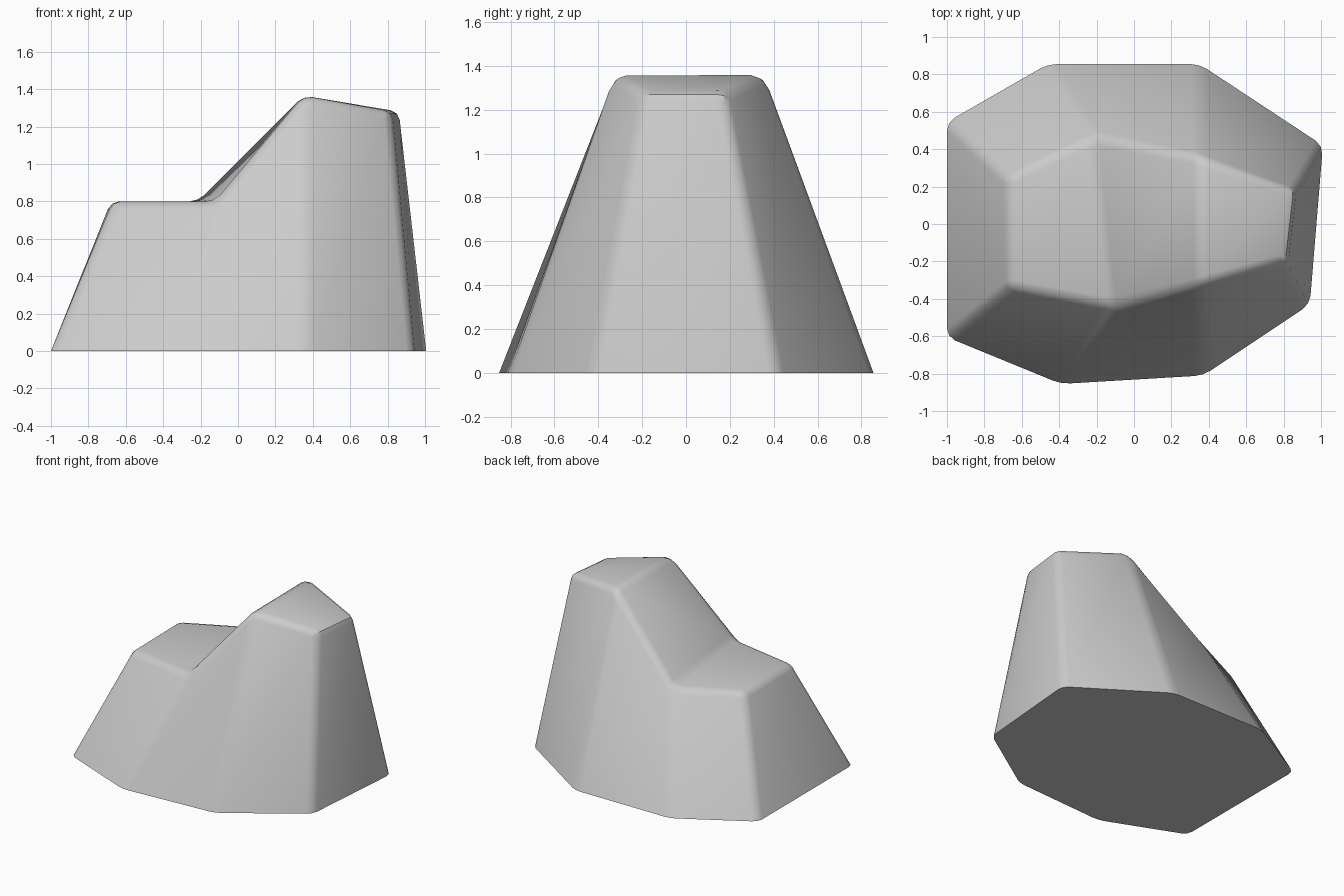
import bpy, bmesh

cube = bpy.data.objects.get("Cube")
if cube:
    bpy.data.objects.remove(cube, do_unlink=True)

# Plain stone colour
grey = (0.6, 0.6, 0.6, 1.0)
stone = bpy.data.materials.new("stone grey")
stone.use_nodes = True
stone.diffuse_color = grey
stone.node_tree.nodes["Principled BSDF"].inputs["Base Color"].default_value = grey

# Eight-sided footprint and matching crown, counter-clockwise from the front left
foot = [(-1, -.605), (-.39, -.855), (.37, -.81), (.94, -.43),
        (1.01, .42), (.35, .855), (-.46, .855), (-1, .545)]
crown = [(-.67, -.34, .8), (-.12, -.44, .8), (.35, -.33, 1.365), (.82, -.2, 1.28),
         (.865, .18, 1.28), (.35, .36, 1.365), (-.22, .47, .8), (-.68, .25, .8)]

bm = bmesh.new()
low = [bm.verts.new((x, y, 0)) for x, y in foot]
high = [bm.verts.new(p) for p in crown]
count = len(low)

# Flat underside and sloping walls
bm.faces.new(low[::-1])
for i in range(count):
    j = (i + 1) % count
    bm.faces.new((low[i], low[j], high[j], high[i]))

# Crown: low ledge, steep step and peak
for i in range(3):
    bm.faces.new((high[i], high[i + 1], high[-2 - i], high[-1 - i]))

# Worn edges everywhere except around the underside
worn = [e for e in bm.edges if max(v.co.z for v in e.verts) > 0.1]
bmesh.ops.bevel(bm, geom=worn, offset=0.045, offset_type='OFFSET', segments=2,
                profile=0.5, affect='EDGES', clamp_overlap=True)
bmesh.ops.recalc_face_normals(bm, faces=bm.faces)

mesh = bpy.data.meshes.new("boulder")
bm.to_mesh(mesh)
bm.free()
mesh.materials.append(stone)
boulder = bpy.data.objects.new("boulder", mesh)
bpy.context.collection.objects.link(boulder)

# Smooth worn edges, crisp underside
bpy.ops.object.select_all(action='DESELECT')
boulder.select_set(True)
bpy.context.view_layer.objects.active = boulder
bpy.ops.object.shade_smooth_by_angle(angle=0.6)
